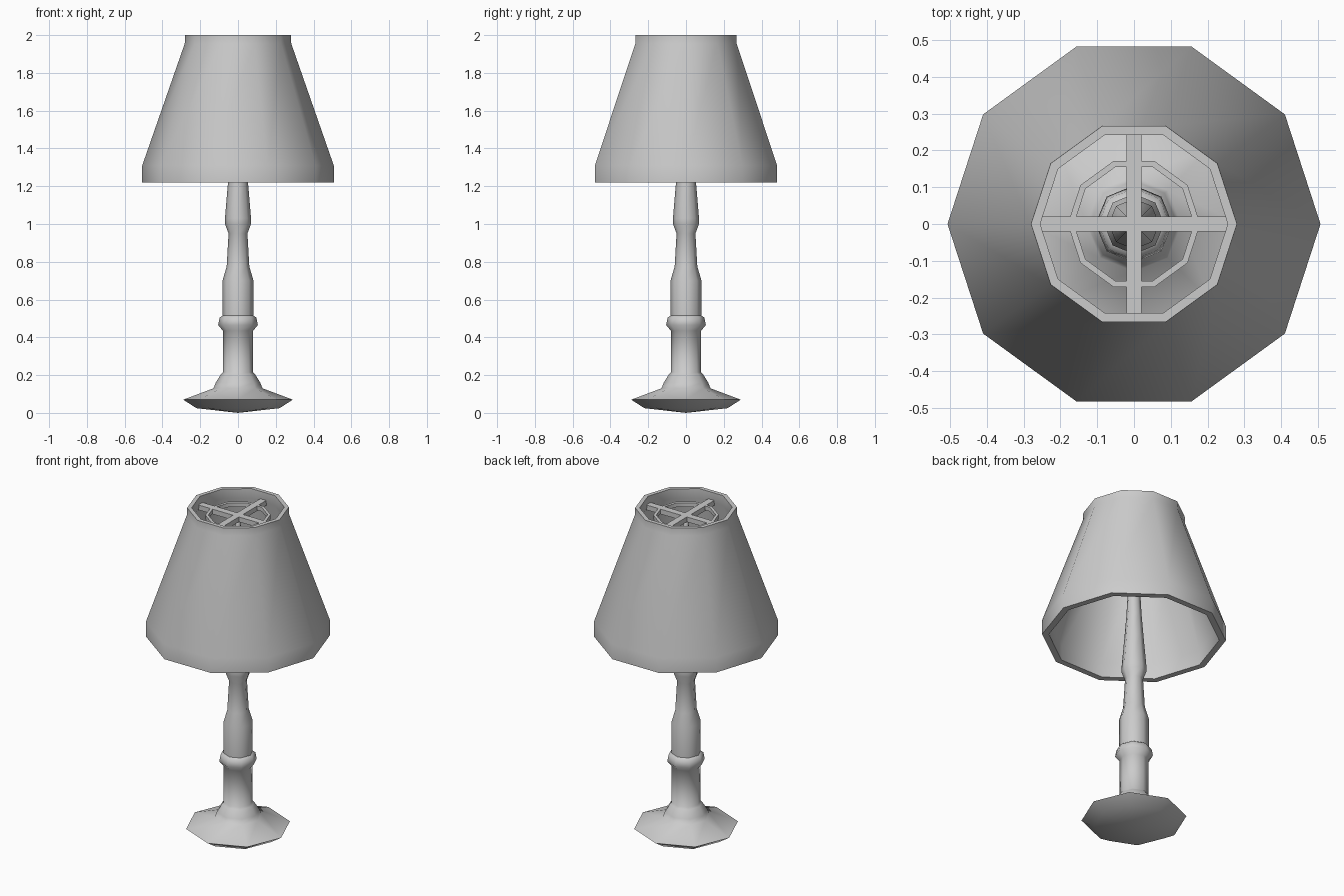
import bpy, bmesh, math

if "Cube" in bpy.data.objects:
    bpy.data.objects.remove(bpy.data.objects["Cube"])


def lathe(name, profile, sides, closed=False, angle=50):
    """Revolve a list of (radius, z) points; radius 0 makes a pole."""
    bm = bmesh.new()
    rings = []
    for r, z in profile:
        if r == 0:
            rings.append([bm.verts.new((0, 0, z))] * sides)
        else:
            rings.append([bm.verts.new((r * math.cos(2 * math.pi * i / sides),
                                        r * math.sin(2 * math.pi * i / sides), z))
                          for i in range(sides)])
    pairs = list(zip(rings, rings[1:]))
    if closed:
        pairs.append((rings[-1], rings[0]))
    for a, b in pairs:
        for i in range(sides):
            j = (i + 1) % sides
            bm.faces.new(dict.fromkeys((a[i], a[j], b[j], b[i])))
    bmesh.ops.recalc_face_normals(bm, faces=bm.faces)
    mesh = bpy.data.meshes.new(name)
    bm.to_mesh(mesh)
    bm.free()
    ob = bpy.data.objects.new(name, mesh)
    bpy.context.collection.objects.link(ob)
    bpy.ops.object.select_all(action='DESELECT')
    ob.select_set(True)
    bpy.context.view_layer.objects.active = ob
    bpy.ops.object.shade_smooth_by_angle(angle=math.radians(angle))
    return ob


def bar(name, size, z):
    bpy.ops.mesh.primitive_cube_add(size=1, location=(0, 0, z))
    ob = bpy.context.object
    ob.name = name
    ob.scale = size
    return ob


# Octagonal foot and turned stem, tapering up to the shade support
lathe("base_and_stem", [
    (0, 0), (0.22, 0.025), (0.29, 0.07), (0.13, 0.13), (0.118, 0.16),
    (0.09, 0.205), (0.08, 0.215), (0.08, 0.435), (0.105, 0.465),
    (0.097, 0.505), (0.082, 0.515), (0.082, 0.70), (0.06, 0.775),
    (0.05, 0.95), (0.069, 1.0), (0.069, 1.03), (0.053, 1.22),
    (0.042, 1.36), (0.015, 1.90), (0, 1.96)], 8)

# Ten-sided hollow lampshade
lathe("lampshade", [
    (0.507, 1.22), (0.507, 1.31), (0.282, 1.955), (0.28, 2.0),
    (0.255, 2.0), (0.255, 1.94), (0.47, 1.31), (0.47, 1.22)],
    10, closed=True, angle=40)

# Support ring and crossed bars inside the top opening
lathe("support_ring", [
    (0.18, 1.93), (0.18, 1.955), (0.163, 1.955), (0.163, 1.93)],
    10, closed=True, angle=40)
bar("support_bar_x", (0.52, 0.04, 0.03), 1.94)
bar("support_bar_y", (0.04, 0.50, 0.03), 1.94)
